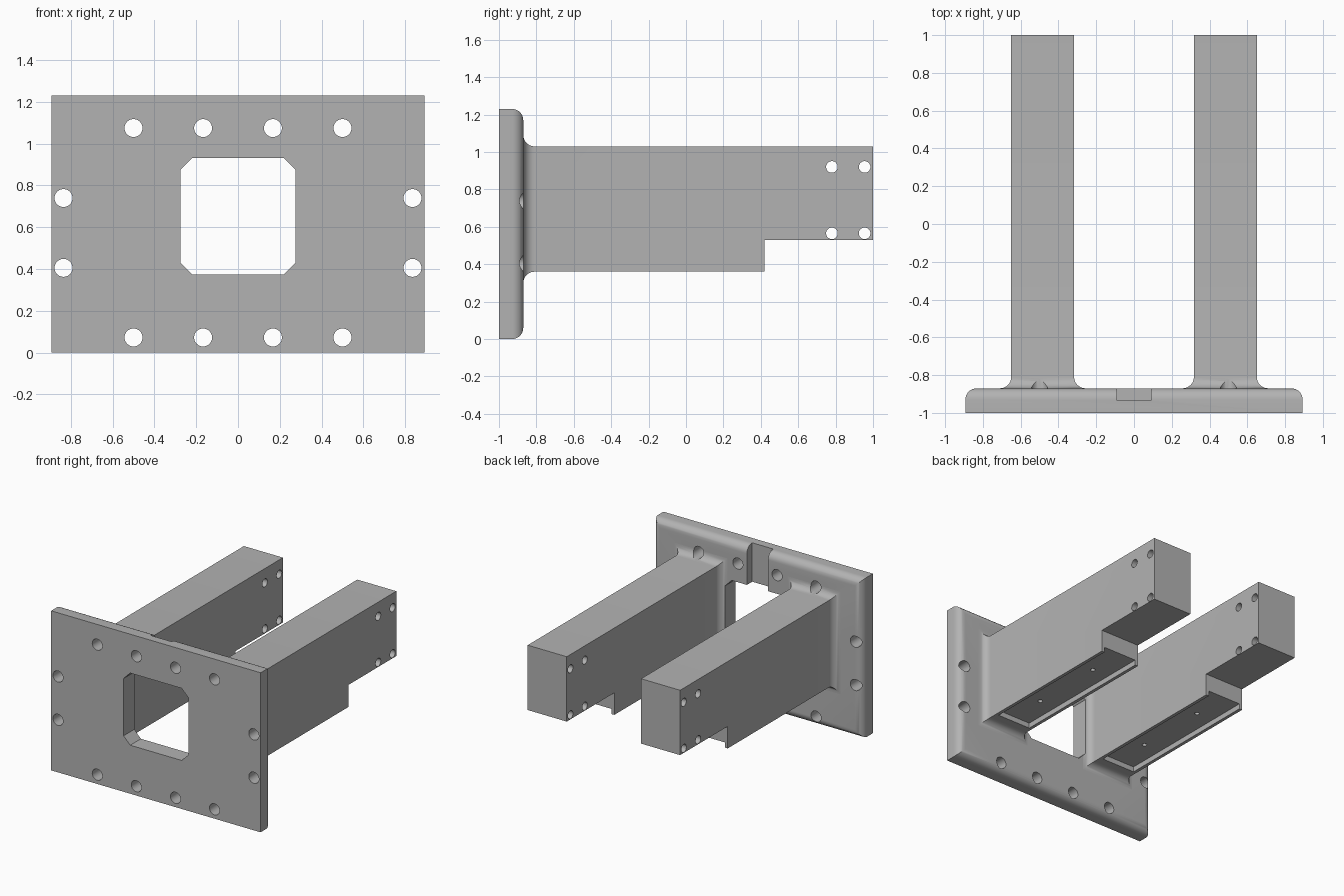
import bpy, bmesh, math
from mathutils import Matrix, Vector

old = bpy.data.objects.get("Cube")
if old:
    bpy.data.objects.remove(old, do_unlink=True)

# Single grey metal
metal = bpy.data.materials.new("grey_metal")
metal.use_nodes = True
metal.diffuse_color = (0.45, 0.45, 0.45, 1)
metal.node_tree.nodes["Principled BSDF"].inputs["Base Color"].default_value = (0.45, 0.45, 0.45, 1)


def make(name, bm):
    bmesh.ops.recalc_face_normals(bm, faces=bm.faces[:])
    mesh = bpy.data.meshes.new(name)
    bm.to_mesh(mesh)
    bm.free()
    mesh.materials.append(metal)
    obj = bpy.data.objects.new(name, mesh)
    bpy.context.collection.objects.link(obj)
    return obj


def loft(name, x0, x1, z0, z1, sections):
    """Rectangle grown by each offset, skinned along y."""
    bm = bmesh.new()
    rings = []
    for y, d in sections:
        corners = ((x0 - d, z0 - d), (x1 + d, z0 - d), (x1 + d, z1 + d), (x0 - d, z1 + d))
        rings.append([bm.verts.new((x, y, z)) for x, z in corners])
    for a, b in zip(rings, rings[1:]):
        for i in range(4):
            j = (i + 1) % 4
            bm.faces.new((a[i], a[j], b[j], b[i]))
    bm.faces.new(rings[0])
    bm.faces.new(rings[-1])
    return make(name, bm)


def box(x0, x1, y0, y1, z0, z1):
    return loft("cutter", x0, x1, z0, z1, [(y0, 0), (y1, 0)])


def rod(centre, radius, length, axis):
    bm = bmesh.new()
    turn = Vector((0, 0, 1)).rotation_difference(Vector(axis)).to_matrix().to_4x4()
    bmesh.ops.create_cone(bm, cap_ends=True, segments=32, radius1=radius, radius2=radius,
                          depth=length, matrix=Matrix.Translation(centre) @ turn)
    return make("cutter", bm)


def cut(targets, cutter):
    for obj in targets:
        mod = obj.modifiers.new("cut", "BOOLEAN")
        mod.operation = "DIFFERENCE"
        mod.solver = "EXACT"
        mod.object = cutter
        bpy.context.view_layer.objects.active = obj
        bpy.ops.object.modifier_apply(modifier=mod.name)
    bpy.data.objects.remove(cutter, do_unlink=True)


R = 0.06            # rounding and fillet radius
BACK = -0.87        # back face of the plate
STEPS = [math.pi / 2 * i / 8 for i in range(9)]

# Plate with rounded rear edges
plate = loft("mounting_plate", -0.893, 0.893, 0, 1.23,
             [(-1, 0)] + [(BACK - R + R * math.sin(t), R * math.cos(t) - R) for t in STEPS])

# Two beams, each flaring into the plate
beams = []
for side, name in ((1, "left_beam"), (-1, "right_beam")):
    x0, x1 = sorted((side * 0.317, side * 0.65))
    flare = [(BACK + R - R * math.cos(t), R - R * math.sin(t)) for t in STEPS]
    beam = loft(name, x0, x1, 0.36, 1.03, [(BACK - 0.01, R)] + flare + [(1, 0)])
    beams.append(beam)
    # Stepped rear underside
    cut([beam], box(x0 - 0.1, x1 + 0.1, 0.42, 1.1, 0.2, 0.53))
    # Groove under the beam, with two blind screw holes
    cut([beam], box(x0 + 0.025, x1 - 0.025, -0.75, 0.5, 0.3, 0.4))
    for y in (-0.46, 0.12):
        cut([beam], rod((side * 0.483, y, 0.42), 0.017, 0.2, (0, 0, 1)))
    # Cross holes at the rear end
    for y in (0.78, 0.955):
        for z in (0.565, 0.92):
            cut([beam], rod((side * 0.483, y, z), 0.031, 0.6, (1, 0, 0)))

# Window with chamfered corners, trimming the beam flares too
bm = bmesh.new()
w, c, zlow, zhigh = 0.276, 0.057, 0.374, 0.93
outline = [(w - c, zlow), (w, zlow + c), (w, zhigh - c), (w - c, zhigh)]
outline += [(-x, z) for x, z in reversed(outline)]
face = bm.faces.new([bm.verts.new((x, -1.1, z)) for x, z in outline])
grown = bmesh.ops.extrude_face_region(bm, geom=[face])["geom"]
bmesh.ops.translate(bm, vec=(0, 0.4, 0), verts=[g for g in grown if isinstance(g, bmesh.types.BMVert)])
cut([plate] + beams, make("cutter", bm))

# Slot from the window to the top edge
cut([plate], box(-0.09, 0.09, -0.935, -0.8, 0.8, 1.3))

# Bolt holes around the plate
bolts = [(x, z) for x in (-0.5, -0.167, 0.167, 0.5) for z in (0.072, 1.074)]
bolts += [(x, z) for x in (-0.835, 0.835) for z in (0.405, 0.739)]
for x, z in bolts:
    near_beam = z > 1 and abs(x) > 0.4
    cut([plate] + (beams if near_beam else []), rod((x, -0.95, z), 0.043, 0.4, (0, 1, 0)))

# Smooth rounded areas, keep edges sharp
for obj in [plate] + beams:
    bpy.ops.object.select_all(action="DESELECT")
    obj.select_set(True)
    bpy.context.view_layer.objects.active = obj
    bpy.ops.object.shade_smooth_by_angle(angle=math.radians(30))
